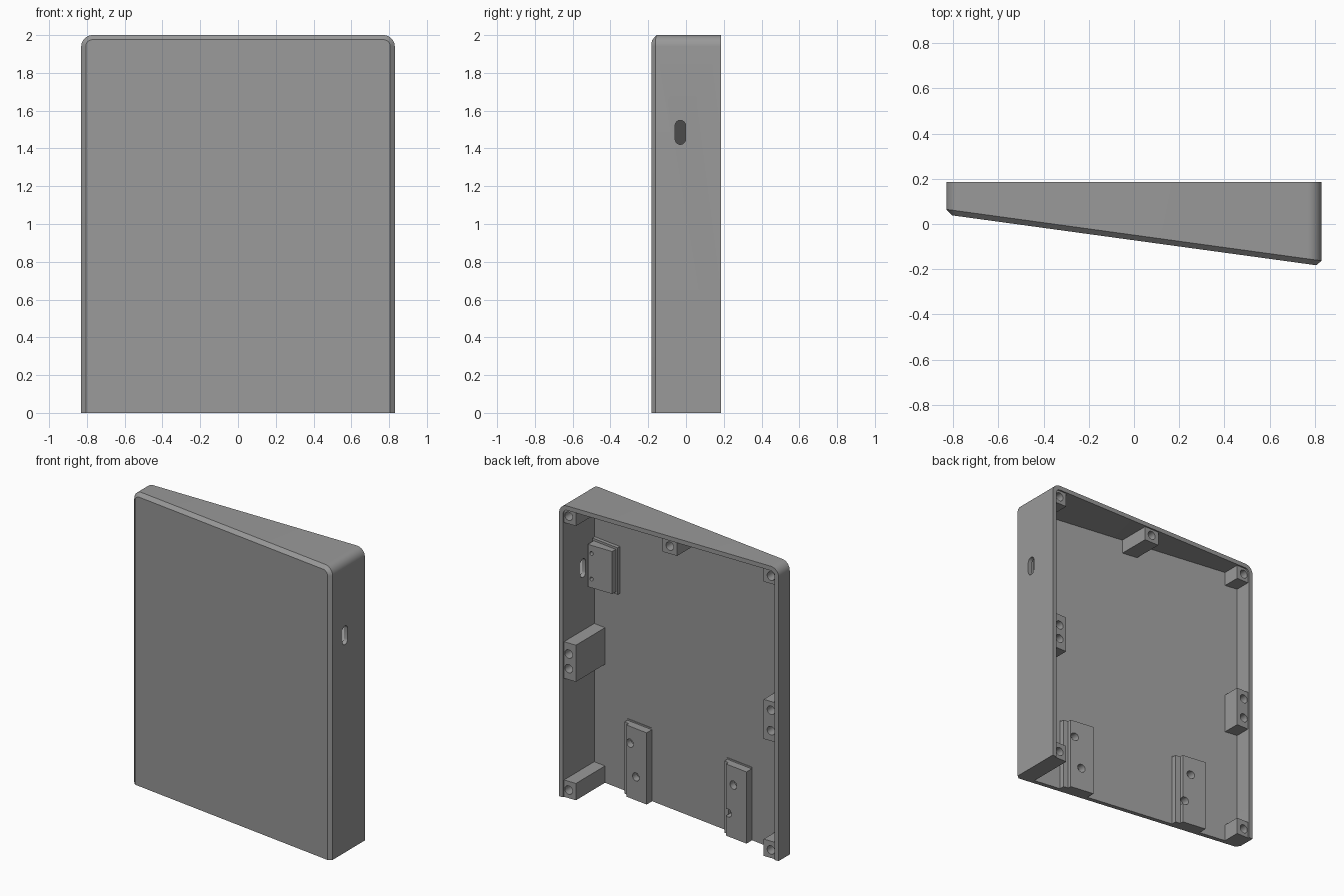
import bpy, bmesh, math

if "Cube" in bpy.data.objects:
    bpy.data.objects.remove(bpy.data.objects["Cube"])

W, H, BACK, T, R, C = 0.83, 2.0, 0.185, 0.03, 0.06, 0.024

grey = bpy.data.materials.new("plain_grey")
grey.diffuse_color = (0.32, 0.32, 0.32, 1)
grey.use_nodes = True
grey.node_tree.nodes["Principled BSDF"].inputs["Base Color"].default_value = grey.diffuse_color


def front(x):          # sloped outer face of the front panel
    return -0.072 - 0.137 * x


def floor(x):          # sloped inner face of the front panel
    return front(x) + T


def make(name, bm):
    bmesh.ops.recalc_face_normals(bm, faces=bm.faces)
    me = bpy.data.meshes.new(name)
    bm.to_mesh(me)
    bm.free()
    me.materials.append(grey)
    ob = bpy.data.objects.new(name, me)
    bpy.context.collection.objects.link(ob)
    return ob


def prism(bm, pts, y0, y1):
    """Extrude an xz outline between two depth functions of x."""
    a = [bm.verts.new((x, y0(x), z)) for x, z in pts]
    b = [bm.verts.new((x, y1(x), z)) for x, z in pts]
    bm.faces.new(a)
    bm.faces.new(b[::-1])
    for i in range(len(pts)):
        j = (i + 1) % len(pts)
        bm.faces.new((a[i], b[i], b[j], a[j]))


def rect(x0, x1, z0, z1):
    return [(x0, z0), (x1, z0), (x1, z1), (x0, z1)]


def circle(x, z, r, n=20):
    return [(x + r * math.cos(2 * math.pi * i / n), z + r * math.sin(2 * math.pi * i / n)) for i in range(n)]


def cut(ob, bm):
    cutter = make("cutter", bm)
    cutter.hide_render = True
    m = ob.modifiers.new("cut", 'BOOLEAN')
    m.operation, m.solver, m.object = 'DIFFERENCE', 'EXACT', cutter
    bpy.context.view_layer.objects.active = ob
    bpy.ops.object.modifier_apply(modifier=m.name)
    bpy.data.objects.remove(cutter)


def smooth(ob):
    bpy.ops.object.select_all(action='DESELECT')
    ob.select_set(True)
    bpy.context.view_layer.objects.active = ob
    bpy.ops.object.shade_smooth_by_angle(angle=math.radians(30))


def drilled(name, outline, holes, y0, y1, r, depth):
    bm = bmesh.new()
    prism(bm, outline, y0, y1)
    ob = make(name, bm)
    if holes:
        bm = bmesh.new()
        for x, z in holes:
            prism(bm, circle(x, z, r), lambda _, x=x: y1(x) - depth, lambda _, x=x: y1(x) + 0.05)
        cut(ob, bm)
    smooth(ob)
    return ob


# Wedge shell: arch outline lofted from inner panel to rim, chamfer and front
def arch(inset, r):
    w, h = W - inset, H - inset
    pts = [(-w, 0)]
    for cx, start in ((-w + r, 180), (w - r, 90)):
        for i in range(9):
            a = math.radians(start - 90 * i / 8)
            pts.append((cx + r * math.cos(a), h - r + r * math.sin(a)))
    return pts + [(w, 0)]


bm = bmesh.new()
rings = [(T, R - T, floor), (T, R - T, lambda x: BACK), (0, R, lambda x: BACK),
         (0, R, lambda x: front(x) + 0.023), (C, R - C, front)]
loops = [[bm.verts.new((x, f(x), z)) for x, z in arch(i, r)] for i, r, f in rings]
for a, b in zip(loops, loops[1:]):
    for i in range(len(a) - 1):
        bm.faces.new((a[i], a[i + 1], b[i + 1], b[i]))
bm.faces.new(loops[0])
bm.faces.new(loops[-1])
bm.faces.new([l[0] for l in loops] + [l[-1] for l in loops[::-1]])
shell = make("wedge_shell", bm)

# Rounded port slot through the thick side wall
bm = bmesh.new()
slot = []
for cz, start in ((1.521, 0), (1.449, 180)):
    for i in range(9):
        a = math.radians(start + 180 * i / 8)
        slot.append((-0.03 + 0.028 * math.cos(a), cz + 0.028 * math.sin(a)))
ends = [[bm.verts.new((x, y, z)) for y, z in slot] for x in (0.74, 0.9)]
bm.faces.new(ends[0])
bm.faces.new(ends[1][::-1])
for i in range(len(slot)):
    j = (i + 1) % len(slot)
    bm.faces.new((ends[0][i], ends[1][i], ends[1][j], ends[0][j]))
cut(shell, bm)
smooth(shell)

# Screw bosses rising from the panel to just below the rim
bosses = [
    ("top_middle_boss", rect(-0.055, 0.055, 1.875, 1.98), [(0, 1.927)]),
    ("right_side_boss", rect(0.71, 0.81, 0.81, 1.06), [(0.765, 0.885), (0.765, 0.985)]),
    ("left_side_boss", rect(-0.81, -0.71, 0.80, 1.07), [(-0.765, 0.87), (-0.765, 1.01)]),
]
for s, side in ((1, "right"), (-1, "left")):
    x0, x1 = sorted((s * 0.71, s * 0.81))
    bosses.append((side + "_top_boss", rect(x0, x1, 1.875, 1.98), [(s * 0.765, 1.927)]))
    bosses.append((side + "_bottom_boss", rect(x0, x1, 0, 0.115), [(s * 0.765, 0.055)]))
for name, outline, holes in bosses:
    drilled(name, outline, holes, lambda x: floor(x) - 0.01, lambda x: BACK - 0.01, 0.029, 0.1)

# Mounting rails on the panel, with a lower step along one side and the top
for name, x0, x1, holes in (("right_rail", 0.315, 0.52, [(0.455, 0.375), (0.405, 0.16)]),
                            ("left_rail", -0.52, -0.315, [(-0.41, 0.365), (-0.365, 0.16)])):
    drilled(name, rect(x0, x1 - 0.035, 0, 0.49), holes,
            lambda x: floor(x) - 0.01, lambda x: floor(x) + 0.06, 0.028, 0.05)
    drilled(name + "_step", rect(x0, x1, 0, 0.5), [],
            lambda x: floor(x) - 0.01, lambda x: floor(x) + 0.004, 0, 0)
    drilled(name + "_lip", rect(x1 - 0.036, x1, 0, 0.49), [],
            lambda x: floor(x) - 0.01, lambda x: floor(x) + 0.035, 0, 0)

# Port board mount beside the slot
drilled("port_mount", rect(0.60, 0.785, 1.35, 1.64), [(0.757, 1.41), (0.757, 1.585)],
        lambda x: floor(x) - 0.01, lambda x: -0.06, 0.013, 0.04)
drilled("port_mount_base", rect(0.585, 0.795, 1.335, 1.655), [],
        lambda x: floor(x) - 0.01, lambda x: floor(x) + 0.025, 0, 0)
